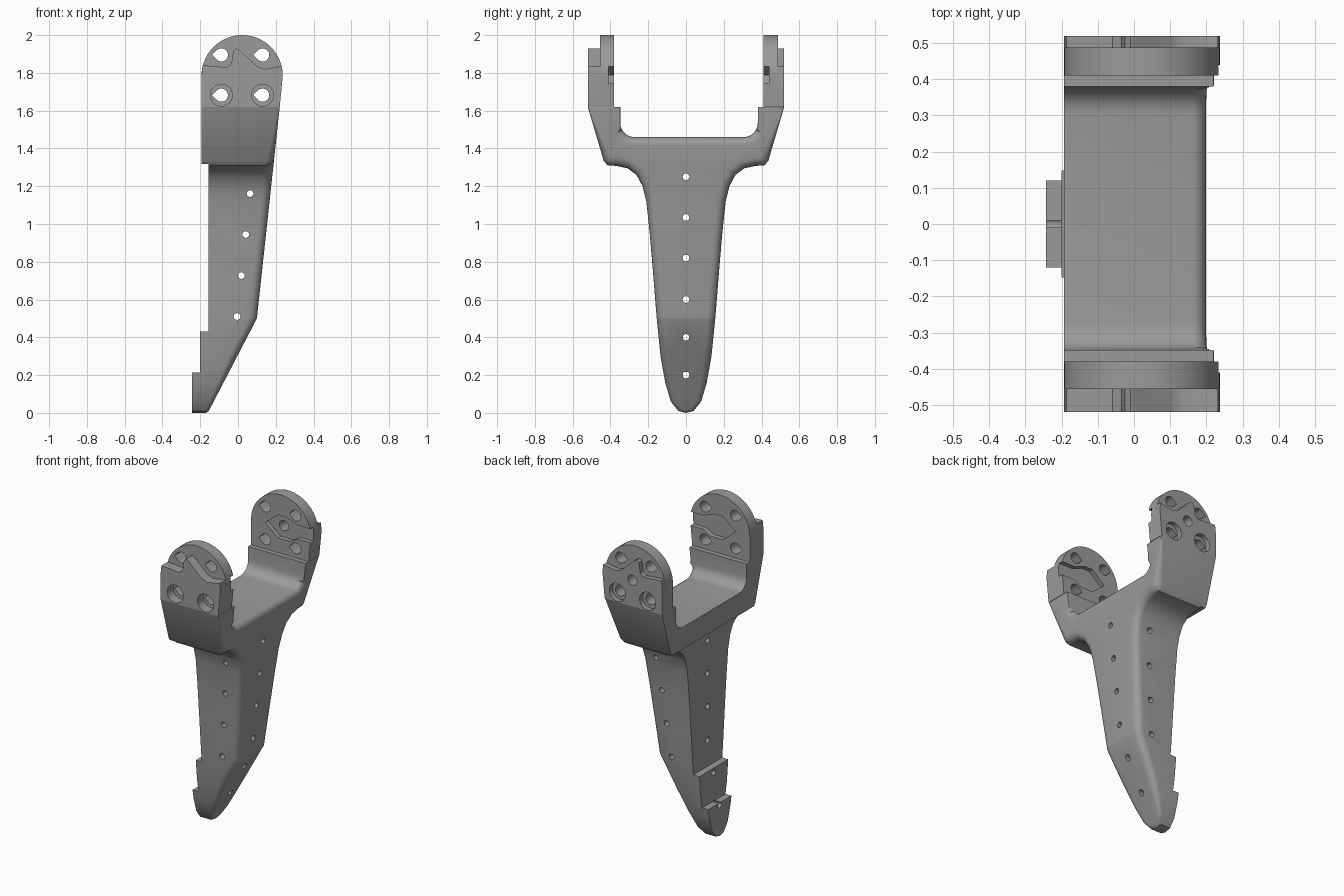
import bpy, bmesh, math
from mathutils import Vector

cube = bpy.data.objects.get("Cube")
if cube:
    bpy.data.objects.remove(cube, do_unlink=True)

grey = bpy.data.materials.new("plain_grey")
grey.use_nodes = True
colour = (0.33, 0.33, 0.33, 1)
grey.diffuse_color = colour
grey.node_tree.nodes["Principled BSDF"].inputs["Base Color"].default_value = colour


def finish(name, bm):
    bmesh.ops.recalc_face_normals(bm, faces=bm.faces)
    mesh = bpy.data.meshes.new(name)
    bm.to_mesh(mesh)
    bm.free()
    mesh.materials.append(grey)
    ob = bpy.data.objects.new(name, mesh)
    bpy.context.collection.objects.link(ob)
    return ob


def prism(name, outlines, axis, a, b):
    """Extrude outlines along x (points are y, z) or y (points are x, z)."""
    bm = bmesh.new()
    for pts in outlines:
        place = (lambda p, d: (d, *p)) if axis == "x" else (lambda p, d: (p[0], d, p[1]))
        lo = [bm.verts.new(place(p, a)) for p in pts]
        hi = [bm.verts.new(place(p, b)) for p in pts]
        bm.faces.new(lo)
        bm.faces.new(hi)
        for i in range(len(pts)):
            j = (i + 1) % len(pts)
            bm.faces.new((lo[i], lo[j], hi[j], hi[i]))
    return finish(name, bm)


def cut(ob, cutter):
    cutter.hide_render = True
    mod = ob.modifiers.new("cut", "BOOLEAN")
    mod.operation, mod.solver, mod.object = "DIFFERENCE", "EXACT", cutter
    bpy.context.view_layer.objects.active = ob
    bpy.ops.object.modifier_apply(modifier=mod.name)
    bpy.data.objects.remove(cutter, do_unlink=True)


def smooth(ob):
    bpy.ops.object.select_all(action="DESELECT")
    ob.select_set(True)
    bpy.context.view_layer.objects.active = ob
    bpy.ops.object.shade_smooth_by_angle(angle=math.radians(32))


def arc(cx, cz, r, start, end, n):
    angles = [math.radians(start + (end - start) * i / n) for i in range(n + 1)]
    return [(cx + r * math.cos(t), cz + r * math.sin(t)) for t in angles]


def circle(cx, cz, r, n=16):
    return arc(cx, cz, r, 0, 360, n)[:-1]


def teardrop(cx, cz, r):
    return arc(cx, cz, r, -135, 135, 14) + [(cx - 1.41 * r, cz)]


def front_x(z):
    return 0.1 + (z - 0.5) * (0.108 if z > 0.5 else 0.52)


def edge_radius(z):
    return 0.004 if z > 1.5 else min(0.045, 0.015 + z * 0.12)


# Body: forked outline with a rounded +x edge
side = [(0.04, 0.01), (0.08, 0.06), (0.11, 0.16), (0.135, 0.3), (0.155, 0.5),
        (0.175, 0.75), (0.192, 0.95), (0.21, 1.12), (0.23, 1.2), (0.262, 1.26),
        (0.31, 1.295), (0.37, 1.308), (0.415, 1.31), (0.436, 1.335), (0.52, 1.62)]
INNER = {1: 0.38, -1: 0.348}
saddle = [(INNER[1], 1.62)] + arc(INNER[1] - 0.075, 1.535, 0.075, 0, -90, 6)
saddle += arc(-INNER[-1] + 0.075, 1.535, 0.075, -90, -180, 6) + [(-INNER[-1], 1.62)]
outline = [Vector(p) for p in [(0, 0)] + side + saddle + [(-y, z) for y, z in reversed(side)]]


def inset_point(i, dist):
    p = outline[i]
    e1 = (p - outline[i - 1]).normalized()
    e2 = (outline[(i + 1) % len(outline)] - p).normalized()
    n = Vector((-e1.y - e2.y, e1.x + e2.x)).normalized()
    return p + n * dist / max(0.5, n.dot(Vector((-e1.y, e1.x))))


bm = bmesh.new()
rings = [[bm.verts.new((0, *p)) for p in outline]]
for step in range(6):
    t = math.radians(step * 18)
    ring = []
    for i, p in enumerate(outline):
        r = edge_radius(p.y)
        q = inset_point(i, r * (1 - math.cos(t)))
        ring.append(bm.verts.new((1 - r * (1 - math.sin(t)), *q)))
    rings.append(ring)
for lo, hi in zip(rings, rings[1:]):
    for i in range(len(lo)):
        j = (i + 1) % len(lo)
        bm.faces.new((lo[i], lo[j], hi[j], hi[i]))
bm.faces.new(rings[0])
bm.faces.new(rings[-1])
# Crease the sloping face where the taper changes
bmesh.ops.bisect_plane(bm, geom=bm.verts[:] + bm.edges[:] + bm.faces[:],
                       plane_co=(0, 0, 0.5), plane_no=(0, 0, 1))
for v in bm.verts:
    v.co.x = -0.243 if v.co.x < 0.5 else front_x(v.co.z) - (1 - v.co.x)
bmesh.ops.triangulate(bm, faces=[f for f in bm.faces if len(f.verts) > 4])
body = finish("forked_body", bm)

# Steps down the back of the leg
steps = [(-0.5, 0.215), (-0.2, 0.215), (-0.2, 0.43), (-0.157, 0.43), (-0.157, 1.318),
         (-0.193, 1.318), (-0.193, 1.8), (-0.5, 1.8)]
cut(body, prism("step_cutter", [steps], "y", -0.8, 0.8))

# Small holes through the leg, both ways
cut(body, prism("long_hole_cutter",
                [circle(0, z, 0.018, 12) for z in (0.2, 0.4, 0.6, 0.82, 1.035, 1.25)],
                "x", -0.6, 0.6))
cut(body, prism("cross_hole_cutter",
                [circle(-0.005 + 0.023 * i, 0.51 + 0.217 * i, 0.018, 12) for i in range(4)],
                "y", -0.6, 0.6))
smooth(body)

# Arm heads: round plate, raised outer pad, keyed slot and bolt holes
CX, CZ, R, BASE = 0.022, 1.785, 0.215, 1.62
foot = [(CX - R, BASE), (front_x(BASE), BASE)]
plate_shape = foot + arc(CX, CZ, R, 0, 180, 32)
pad_shape = foot + [(CX + R, CZ), (0.232, 1.835), (0.14, 1.82), (0.1, 1.835), (0.01, 1.92),
                    (-0.01, 1.93), (-0.025, 1.915), (-0.035, 1.85), (-0.06, 1.83),
                    (-0.187, 1.84), (CX - R, CZ)]
slot_shape = [(0.4, 1.745), (0.14, 1.745), (0.09, 1.715), (0, 1.715), (-0.09, 1.79),
              (0, 1.865), (0.06, 1.865), (0.14, 1.835), (0.4, 1.835)]
low_holes = [(-0.088, 1.682), (0.13, 1.682)]
high_holes = [(-0.088, 1.895), (0.13, 1.895)]

for name, s, inner, mid in (("back", 1, 0.41, 0.488), ("front", -1, 0.38, 0.456)):
    plate = prism(name + "_arm_plate", [plate_shape], "y", s * inner, s * mid)
    pad = prism(name + "_arm_pad", [pad_shape], "y", s * mid, s * 0.52)
    cut(plate, prism("slot_cutter", [slot_shape], "y", s * (inner - 0.1), s * (inner + 0.03)))
    bolts = [teardrop(x, z, 0.035) for x, z in low_holes + high_holes]
    sinks = [circle(x, z, 0.058, 24) for x, z in low_holes]
    if s > 0:
        bolts.append(circle(CX, CZ + 0.005, 0.033))
        sinks.append(circle(CX, CZ + 0.005, 0.033))
    cut(plate, prism("bolt_cutter", bolts, "y", s * 0.3, s * 0.6))
    cut(pad, prism("sink_cutter", sinks, "y", s * 0.4, s * 0.6))
    smooth(plate)
    smooth(pad)
